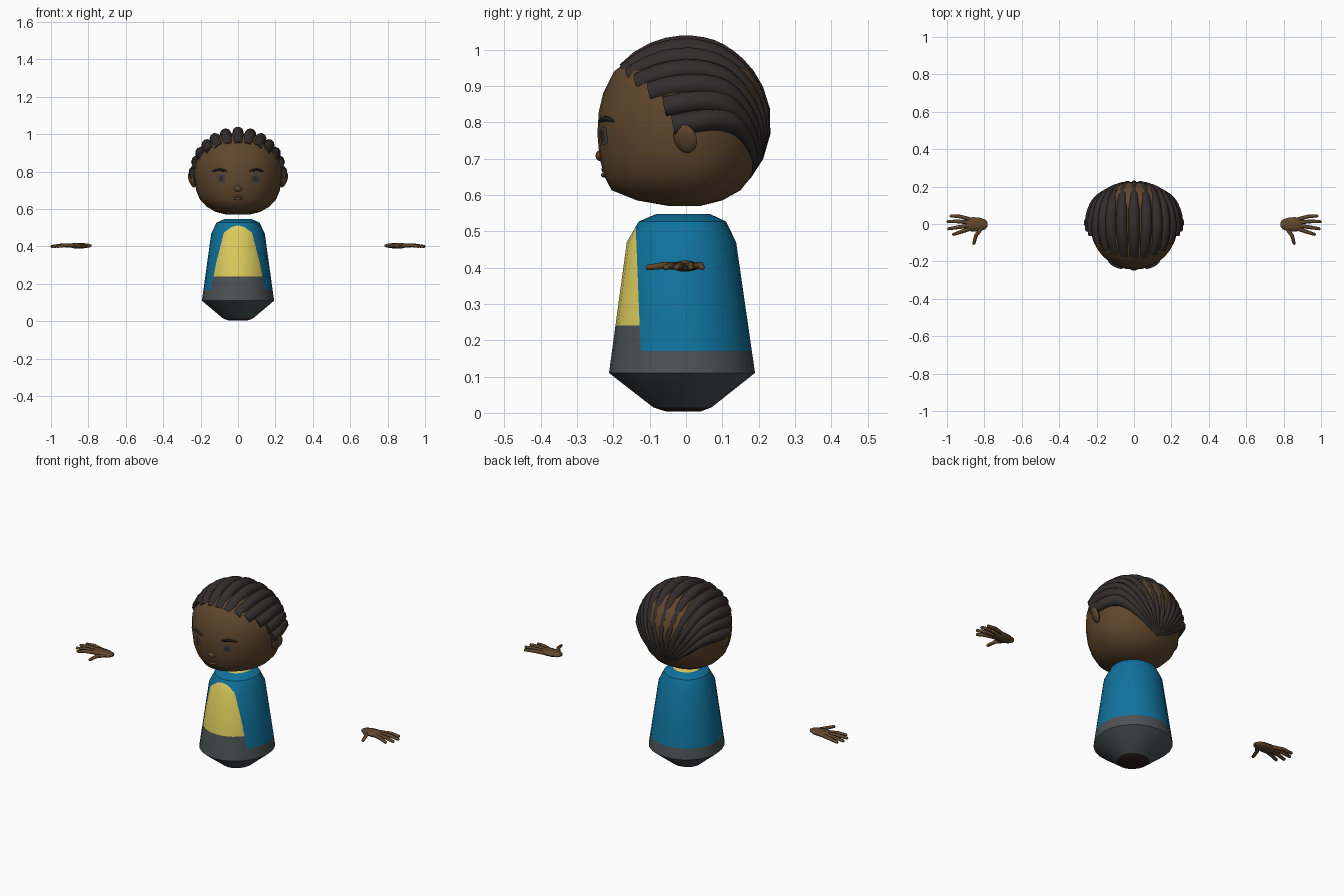
import bpy, bmesh, math
from math import sin, cos, pi, sqrt
from mathutils import Vector

if "Cube" in bpy.data.objects:
    bpy.data.objects.remove(bpy.data.objects["Cube"], do_unlink=True)


def material(name, rgb):
    m = bpy.data.materials.new(name)
    m.use_nodes = True
    m.diffuse_color = (*rgb, 1)
    b = m.node_tree.nodes["Principled BSDF"]
    b.inputs["Base Color"].default_value = (*rgb, 1)
    b.inputs["Roughness"].default_value = 0.8
    return m


skin = material("brown skin", (0.115, 0.062, 0.026))
lip = material("dark lip", (0.065, 0.036, 0.018))
black = material("black hair", (0.034, 0.026, 0.026))
iris = material("grey iris", (0.06, 0.052, 0.055))
yellow = material("yellow shirt", (0.72, 0.6, 0.11))
blue = material("blue jacket", (0.005, 0.17, 0.34))
grey = material("grey trousers", (0.072, 0.085, 0.09))
dark = material("dark base", (0.025, 0.014, 0.013))


def finish(bm, name, mats, angle=40, rule=None):
    """Turn a bmesh into a smooth shaded object with its materials."""
    bmesh.ops.recalc_face_normals(bm, faces=bm.faces)
    bm.normal_update()
    for f in bm.faces:
        f.smooth = True
        if rule:
            f.material_index = rule(f.calc_center_median(), f.normal)
    me = bpy.data.meshes.new(name)
    bm.to_mesh(me)
    bm.free()
    me.set_sharp_from_angle(angle=math.radians(angle))
    for m in mats:
        me.materials.append(m)
    ob = bpy.data.objects.new(name, me)
    bpy.context.collection.objects.link(ob)
    return ob


def loft(bm, rings):
    """Skin a list of closed rings and cap both ends."""
    loops = [[bm.verts.new(p) for p in r] for r in rings]
    for a, b in zip(loops, loops[1:]):
        for i in range(len(a)):
            j = (i + 1) % len(a)
            bm.faces.new((a[i], a[j], b[j], b[i]))
    bm.faces.new(loops[0])
    bm.faces.new(loops[-1])


def oval(z, w, front, back, n=24):
    ring = []
    for i in range(n):
        t = 2 * pi * i / n
        s = sin(t)
        ring.append((w * cos(t), s * (back if s > 0 else front), z))
    return ring


def tube(bm, pts, radii, ups, flat=1.0, n=8):
    """Sweep a round section along points; flat squashes it along its up direction."""
    rings = []
    for i, p in enumerate(pts):
        tan = (pts[min(i + 1, len(pts) - 1)] - pts[max(i - 1, 0)]).normalized()
        side = tan.cross(ups[i]).normalized()
        up = side.cross(tan)
        rings.append([p + radii[i] * (side * cos(2 * pi * k / n) + up * flat * sin(2 * pi * k / n))
                      for k in range(n)])
    loft(bm, rings)


def ball(name, centre, size, mat, seg=12):
    bm = bmesh.new()
    bmesh.ops.create_uvsphere(bm, u_segments=seg, v_segments=8, radius=1)
    for v in bm.verts:
        v.co = Vector(a * b for a, b in zip(v.co, size)) + Vector(centre)
    return finish(bm, name, [mat])


# Body: rounded cone, cut along the clothing seams
bm = bmesh.new()
body = [(0.004, 0.05, 0.055, 0.04), (0.015, 0.08, 0.09, 0.07), (0.11, 0.193, 0.212, 0.19),
        (0.47, 0.143, 0.163, 0.138), (0.527, 0.115, 0.13, 0.11), (0.548, 0.07, 0.08, 0.065)]
loft(bm, [oval(*r) for r in body])
for co, no in (((0, 0, 0.17), (0, 0, 1)), ((0, 0, 0.24), (0, 0, 1)), ((0, -0.118, 0), (0, 1, 0.04))):
    bmesh.ops.bisect_plane(bm, geom=bm.verts[:] + bm.edges[:] + bm.faces[:],
                           plane_co=co, plane_no=no, dist=1e-5)


def clothing(c, n):
    front = c.y + 0.04 * c.z < -0.118
    if c.z < 0.014:
        return 3
    if c.z < 0.17 or (front and c.z < 0.24):
        return 2
    return 0 if front or n.z > 0.95 else 1


finish(bm, "body", [yellow, blue, grey, dark], 35, clothing)

# Head: stacked ovals, wide and slightly flat under the chin
head = [(0.57, 0.06, 0.05, 0.04), (0.585, 0.12, 0.135, 0.1), (0.613, 0.168, 0.205, 0.15),
        (0.65, 0.203, 0.224, 0.18), (0.7, 0.224, 0.238, 0.205), (0.77, 0.235, 0.244, 0.222),
        (0.83, 0.235, 0.24, 0.225), (0.88, 0.224, 0.228, 0.217), (0.94, 0.188, 0.198, 0.187),
        (0.985, 0.13, 0.14, 0.13), (1.005, 0.06, 0.06, 0.06)]
bm = bmesh.new()
loft(bm, [oval(*r, n=32) for r in head])
finish(bm, "head", [skin], 60)


def face_y(x, z):
    """Depth of the front of the face at a given place."""
    for a, b in zip(head, head[1:]):
        if a[0] <= z <= b[0]:
            t = (z - a[0]) / (b[0] - a[0])
            w, d = a[1] + t * (b[1] - a[1]), a[2] + t * (b[2] - a[2])
            return -d * sqrt(max(0, 1 - (x / w) ** 2))
    return 0


def patch(name, cx, cz, w, h, mat, lift):
    """Thin rounded plate that follows the face."""
    bm = bmesh.new()
    bmesh.ops.create_grid(bm, x_segments=6, y_segments=6, size=1)
    for v in bm.verts:
        u, t = v.co.x, v.co.y
        x = cx + w * u * sqrt(1 - 0.3 * t * t)
        z = cz + h * t * sqrt(1 - 0.3 * u * u)
        v.co = (x, face_y(x, z) - lift, z)
    ob = finish(bm, name, [mat])
    if sum(p.normal.y for p in ob.data.polygons) > 0:
        ob.data.flip_normals()


# Face details and ears
for s, label in ((1, "left"), (-1, "right")):
    patch(label + "_eye", s * 0.09, 0.763, 0.022, 0.025, iris, 0.003)
    patch(label + "_pupil", s * 0.09, 0.763, 0.01, 0.014, black, 0.005)
    bm = bmesh.new()
    pts = []
    for k in range(6):
        x = s * (0.062 + 0.015 * k)
        z = 0.803 + 0.007 * sin(pi * k / 5)
        pts.append(Vector((x, face_y(x, z) - 0.003, z)))
    tube(bm, pts, [0.005, 0.008, 0.009, 0.009, 0.007, 0.003], [Vector((0, 0, 1))] * 6, 0.8)
    finish(bm, label + "_eyebrow", [black])
    ear = ball(label + "_ear", (0, 0, 0), (0.013, 0.034, 0.042), skin, 10)
    ear.location = (s * 0.247, -0.002, 0.755)
    ear.rotation_euler = (0.1, s * 0.35, s * -0.35)
ball("nose", (0, -0.236, 0.708), (0.022, 0.013, 0.015), skin)
patch("mouth", 0, 0.668, 0.034, 0.006, lip, 0.003)
ball("lower_lip", (0, -0.226, 0.655), (0.024, 0.008, 0.007), skin)

# Hair: thick strands from the hairline, gathered at the nape
crown = Vector((0, 0, 0.79))
nape = Vector((0, 0.2, -0.16))
starts = [(0, -0.2, 0.97), (0.055, -0.197, 0.965), (0.11, -0.18, 0.95), (0.155, -0.15, 0.925),
          (0.192, -0.105, 0.89), (0.215, -0.06, 0.845), (0.225, -0.035, 0.79)]
for s, label in ((1, "left"), (-1, "right")):
    for i, p in enumerate(starts):
        if i == 0 and s < 0:
            continue
        a = i / 6 * pi / 2
        begin = Vector((s * p[0], p[1], p[2])) - crown
        mid = Vector((s * 0.5 * sin(a), 0.22 + 0.13 * sin(a), 0.46 * cos(a) + 0.1 * sin(a)))
        pts, ups, radii = [], [], []
        for k in range(17):
            t = k / 16
            d = ((1 - t) ** 2 * begin + 2 * t * (1 - t) * mid + t * t * nape).normalized()
            size = 0.232 if i < 6 else 0.236
            pts.append(crown + Vector((d.x * size, d.y * 0.222, d.z * 0.222)))
            ups.append(d)
            radii.append(0.03 * (1 - 0.75 * max(0, t - 0.45) / 0.55))
        bm = bmesh.new()
        tube(bm, pts, radii, ups, 0.95, 10)
        finish(bm, "%s_hair_strand_%d" % (label, i) if i else "middle_hair_strand", [black], 50)

# Hands: flat palm, four fingers and a thumb reaching forward
fingers = [((0.873, 0.024), (0.93, 0.04), (0.98, 0.044)),
           ((0.88, 0.008), (0.945, 0.014), (0.997, 0.013)),
           ((0.88, -0.009), (0.945, -0.018), (0.993, -0.026)),
           ((0.872, -0.024), (0.925, -0.042), (0.967, -0.056)),
           ((0.815, -0.02), (0.845, -0.062), (0.857, -0.106))]
up = Vector((0, 0, 1))
for s, label in ((1, "left"), (-1, "right")):
    bm = bmesh.new()
    palm = [(0.783, 0.012), (0.795, 0.026), (0.825, 0.036), (0.86, 0.039), (0.885, 0.035), (0.9, 0.02)]
    tube(bm, [Vector((s * x, -0.002, 0.404)) for x, r in palm], [r for x, r in palm], [up] * 6, 0.4, 10)
    for f in fingers:
        pts = [Vector((s * x, y, z)) for (x, y), z in zip(f, (0.404, 0.406, 0.4))]
        pts.append(pts[-1] + (pts[-1] - pts[-2]).normalized() * 0.005)
        tube(bm, pts, [0.011, 0.01, 0.008, 0.003], [up] * 4, 0.95)
    finish(bm, label + "_hand", [skin], 60)
